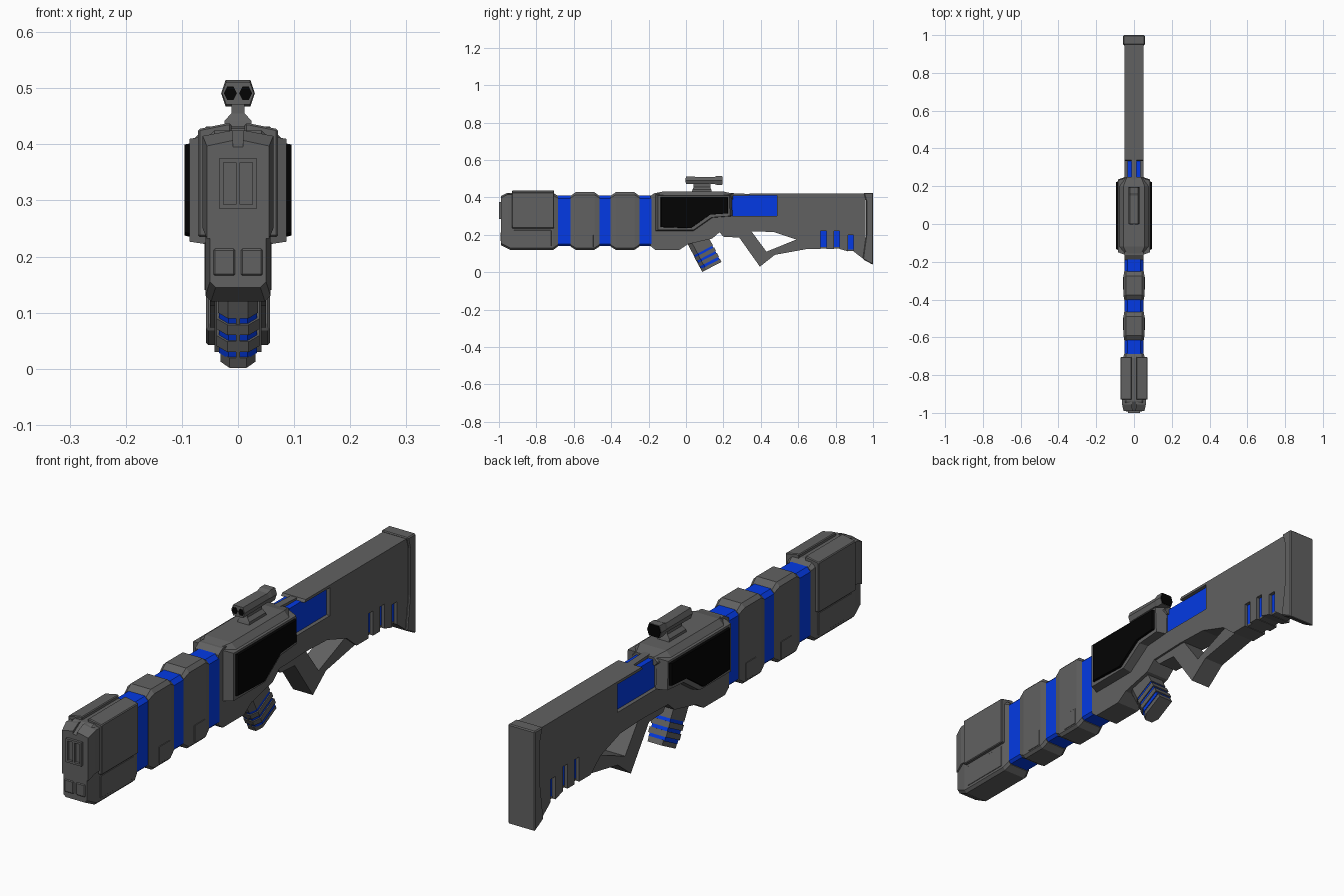
import bpy, bmesh, math
from mathutils import Vector

cube = bpy.data.objects.get("Cube")
if cube:
    bpy.data.objects.remove(cube, do_unlink=True)


def material(name, rgb):
    m = bpy.data.materials.new(name)
    m.use_nodes = True
    m.diffuse_color = (*rgb, 1)
    bsdf = m.node_tree.nodes["Principled BSDF"]
    bsdf.inputs["Base Color"].default_value = (*rgb, 1)
    bsdf.inputs["Roughness"].default_value = 0.7
    return m


GREY = material("gunmetal grey", (0.12, 0.12, 0.12))
BLUE = material("bright blue", (0.001, 0.042, 0.78))
BLACK = material("black", (0.001, 0.001, 0.001))


def loft(name, rings, mat, mirror=False, bevel=0):
    """Skin a list of equal-length rings and cap both ends."""
    bm = bmesh.new()
    loops = [[bm.verts.new(p) for p in ring] for ring in rings]
    n = len(loops[0])
    for a, b in zip(loops, loops[1:]):
        for i in range(n):
            j = (i + 1) % n
            bm.faces.new((a[i], a[j], b[j], b[i]))
    bm.faces.new(loops[0])
    bm.faces.new(loops[-1])
    bmesh.ops.recalc_face_normals(bm, faces=bm.faces)
    mesh = bpy.data.meshes.new(name)
    bm.to_mesh(mesh)
    bm.free()
    mesh.materials.append(mat)
    obj = bpy.data.objects.new(name, mesh)
    bpy.context.collection.objects.link(obj)
    if bevel:
        mod = obj.modifiers.new("bevel", 'BEVEL')
        mod.width = bevel
        mod.segments = 1
    if mirror:
        obj.modifiers.new("mirror", 'MIRROR')
    return obj


def plate(name, pts, x0, x1, mat, mirror=False, bevel=0, shrink=(1, 1)):
    """Side profile (y, z) spanning x0 to x1, optionally shrunk at each end."""
    cy = sum(p[0] for p in pts) / len(pts)
    cz = sum(p[1] for p in pts) / len(pts)
    rings = [[(x, cy + (y - cy) * s, cz + (z - cz) * s) for y, z in pts]
             for x, s in zip((x0, x1), shrink)]
    return loft(name, rings, mat, mirror, bevel)


def box(name, xs, ys, zs, mat, mirror=False, bevel=0):
    pts = [(ys[0], zs[0]), (ys[1], zs[0]), (ys[1], zs[1]), (ys[0], zs[1])]
    return plate(name, pts, xs[0], xs[1], mat, mirror, bevel)


def section(y, hx, z0, z1, top=0.01, bottom=0.01):
    """Chamfered rectangle across the gun at y."""
    half = [(hx - bottom, z0), (hx, z0 + bottom), (hx, z1 - top), (hx - top, z1)]
    return [(x, y, z) for x, z in half] + [(-x, y, z) for x, z in reversed(half)]


# Barrel core and its sleeves
loft("barrel_core", [section(y, 0.05, 0.14, 0.41, 0.015) for y in (-0.72, -0.185)], BLUE)
for i, y in enumerate((-0.54, -0.326)):
    loft(f"barrel_sleeve_{i + 1}", [
        section(y - 0.077, 0.051, 0.137, 0.408),
        section(y - 0.05, 0.056, 0.12, 0.428, 0.014),
        section(y + 0.05, 0.056, 0.12, 0.428, 0.014),
        section(y + 0.077, 0.051, 0.137, 0.408)], GREY)
    box(f"sleeve_panel_{i + 1}", (0.05, 0.058), (y - 0.02, y + 0.045), (0.135, 0.2),
        GREY, True, 0.001)

# Muzzle block
loft("muzzle_block", [
    section(-0.99, 0.05, 0.145, 0.395),
    section(-0.94, 0.058, 0.12, 0.425, 0.016),
    section(-0.71, 0.058, 0.12, 0.425, 0.016),
    section(-0.685, 0.051, 0.137, 0.408)], GREY)
cheek = [(0.012, 0.437), (0.022, 0.437), (0.071, 0.427), (0.071, 0.235), (0.012, 0.235)]
loft("muzzle_cheek", [[(x, y, z) for x, z in cheek] for y in (-0.93, -0.705)],
     GREY, True, 0.003)
nose = [(0.01, 0.425), (0.063, 0.415), (0.063, 0.25), (0.01, 0.25)]
loft("muzzle_nose", [[(x * s, y, z - d) for x, z in nose] for y, s, d in
                     ((-0.99, 0.88, 0.018), (-0.955, 1, 0), (-0.9, 1, 0))], GREY, True)
box("muzzle_lower_panel", (0.05, 0.06), (-0.92, -0.72), (0.14, 0.225), GREY, True, 0.001)
# Vent frame and slots in the muzzle face
box("vent_side_bar", (0.026, 0.033), (-1, -0.98), (0.285, 0.375), GREY, True)
box("vent_centre_bar", (-0.004, 0.004), (-1, -0.98), (0.285, 0.375), GREY)
for z in (0.285, 0.368):
    box("vent_cross_bar", (-0.033, 0.033), (-1, -0.98), (z, z + 0.008), GREY)
box("muzzle_lower_vent", (0.004, 0.045), (-0.993, -0.97), (0.165, 0.215), GREY, True, 0.004)

# Receiver and stock in one profile, with comb notches along the bottom
profile = [(-0.19, 0.14), (-0.165, 0.12), (-0.035, 0.12), (0.01, 0.15), (0.14, 0.18),
           (0.18, 0.215), (0.33, 0.22), (0.47, 0.215), (0.59, 0.175), (0.65, 0.125)]
slots = ((0.72, 0.125, 0.22), (0.79, 0.125, 0.22), (0.865, 0.112, 0.2))
for y, low, top in slots:
    profile += [(y, low), (y, top), (y + 0.03, top), (y + 0.03, low)]
profile += [(0.96, 0.062), (0.96, 0.42), (0.34, 0.42), (0.33, 0.405), (0.2, 0.405),
            (0.18, 0.425), (-0.165, 0.425), (-0.19, 0.408)]
frame = plate("receiver_and_stock", profile, -0.05, 0.05, GREY)
for y, low, top in slots:
    box("stock_slot_fill", (-0.036, 0.036), (y - 0.005, y + 0.035), (low + 0.008, top + 0.005), BLUE)
    box("stock_slot_floor", (-0.037, 0.037), (y - 0.005, y + 0.035), (low + 0.002, low + 0.01), GREY)

# Recess in the stock that shows a blue block, split on top by a grey rail
cutter = box("stock_recess_cutter", (0.033, 0.07), (0.242, 0.487), (0.302, 0.41), GREY, True)
cutter.hide_render = True
cutter.hide_viewport = True
cut = frame.modifiers.new("recess", 'BOOLEAN')
cut.operation = 'DIFFERENCE'
cut.object = cutter
box("stock_blue_block", (-0.035, 0.035), (0.235, 0.492), (0.3, 0.411), BLUE)
rail = [(0.2, 0.425), (0.35, 0.418), (0.35, 0.4), (0.2, 0.4)]
plate("stock_top_rail", rail, -0.014, 0.014, GREY)

# Butt plate, flared toward the bottom
butt = [(0.95, 0.425), (1, 0.425), (1, 0.04), (0.945, 0.07), (0.963, 0.2), (0.963, 0.38)]
plate("butt_plate", butt, -0.057, 0.057, GREY, bevel=0.004)

# Angled rear handle that frames the thumb opening
handle = [(0.17, 0.225), (0.2, 0.19), (0.285, 0.185), (0.395, 0.03), (0.475, 0.093),
          (0.65, 0.125), (0.63, 0.185), (0.59, 0.175), (0.43, 0.11), (0.345, 0.225)]
plate("rear_handle", handle, -0.042, 0.042, GREY)

# Wide receiver housing with black side panels
side = [(-0.16, 0.415), (0.24, 0.415), (0.245, 0.3), (0.14, 0.292), (0.04, 0.222),
        (-0.16, 0.222)]
plate("receiver_housing", side, 0.045, 0.086, GREY, True, shrink=(1.02, 0.95))
dark = [(-0.14, 0.403), (0.228, 0.403), (0.228, 0.315), (0.13, 0.308), (0.025, 0.234),
        (-0.14, 0.24)]
plate("side_panel", dark, 0.08, 0.095, BLACK, True, shrink=(1, 0.96))
loft("receiver_top_cover", [
    section(-0.155, 0.054, 0.39, 0.425, 0.015),
    section(-0.12, 0.078, 0.39, 0.432, 0.022),
    section(0.2, 0.078, 0.39, 0.432, 0.022),
    section(0.25, 0.052, 0.39, 0.42, 0.015)], GREY)

# Sight on its pedestal
loft("sight_pedestal", [[(x * w, 0.085 + y * d, z) for x, y in
                         ((1, 1), (-1, 1), (-1, -1), (1, -1))]
                        for z, w, d in ((0.425, 0.025, 0.055), (0.442, 0.024, 0.05),
                                        (0.455, 0.012, 0.045), (0.48, 0.012, 0.045))], GREY)


def sight_ring(y, sx, sz):
    outline = ((0.03, 0), (0.022, 0.024), (-0.022, 0.024),
               (-0.03, 0), (-0.022, -0.024), (0.022, -0.024))
    return [(x * sx, y, 0.491 + z * sz) for x, z in outline]


loft("sight_body", [sight_ring(*r) for r in
                    ((0, 0.95, 0.85), (0.15, 0.95, 0.75), (0.165, 1, 1), (0.193, 1, 1))], GREY)
loft("sight_rear_face", [sight_ring(y, 0.94, 0.92) for y in (0.19, 0.196)], BLACK)
lens = [(0.0135 + 0.0115 * math.cos(a * math.tau / 6), 0.491 + 0.0135 * math.sin(a * math.tau / 6))
        for a in range(6)]
loft("front_lens", [[(x, y, z) for x, z in lens] for y in (-0.002, 0.002)], BLACK, True)

# Slanted forward grip: ribs alternating with blue bands
axis = Vector((0, 0.463, -0.886))
across = Vector((0, 0.886, 0.463))
top = Vector((0, 0.075, 0.15))


def grip_part(name, start, end, hx, hy, mat):
    corners = ((1, -0.6), (0.5, -1), (-0.5, -1), (-1, -0.6), (-1, 1), (1, 1))
    loft(name, [[top + axis * t + across * (b * hy) + Vector((a * hx, 0, 0))
                 for a, b in corners] for t in (start, end)], mat)


grip_part("grip_core", -0.03, 0.12, 0.034, 0.055, BLUE)
grip_part("grip_root", -0.05, 0.038, 0.036, 0.058, GREY)
for i, start in enumerate((0.05, 0.084)):
    grip_part(f"grip_rib_{i + 1}", start, start + 0.021, 0.038, 0.059, GREY)
grip_part("grip_foot", 0.117, 0.137, 0.031, 0.058, GREY)
spine = top - across * 0.056
loft("grip_spine", [[spine + axis * t + across * b + Vector((a, 0, 0))
                     for a, b in ((0.004, -0.002), (-0.004, -0.002), (-0.004, 0.01), (0.004, 0.01))]
                    for t in (0, 0.125)], GREY)
